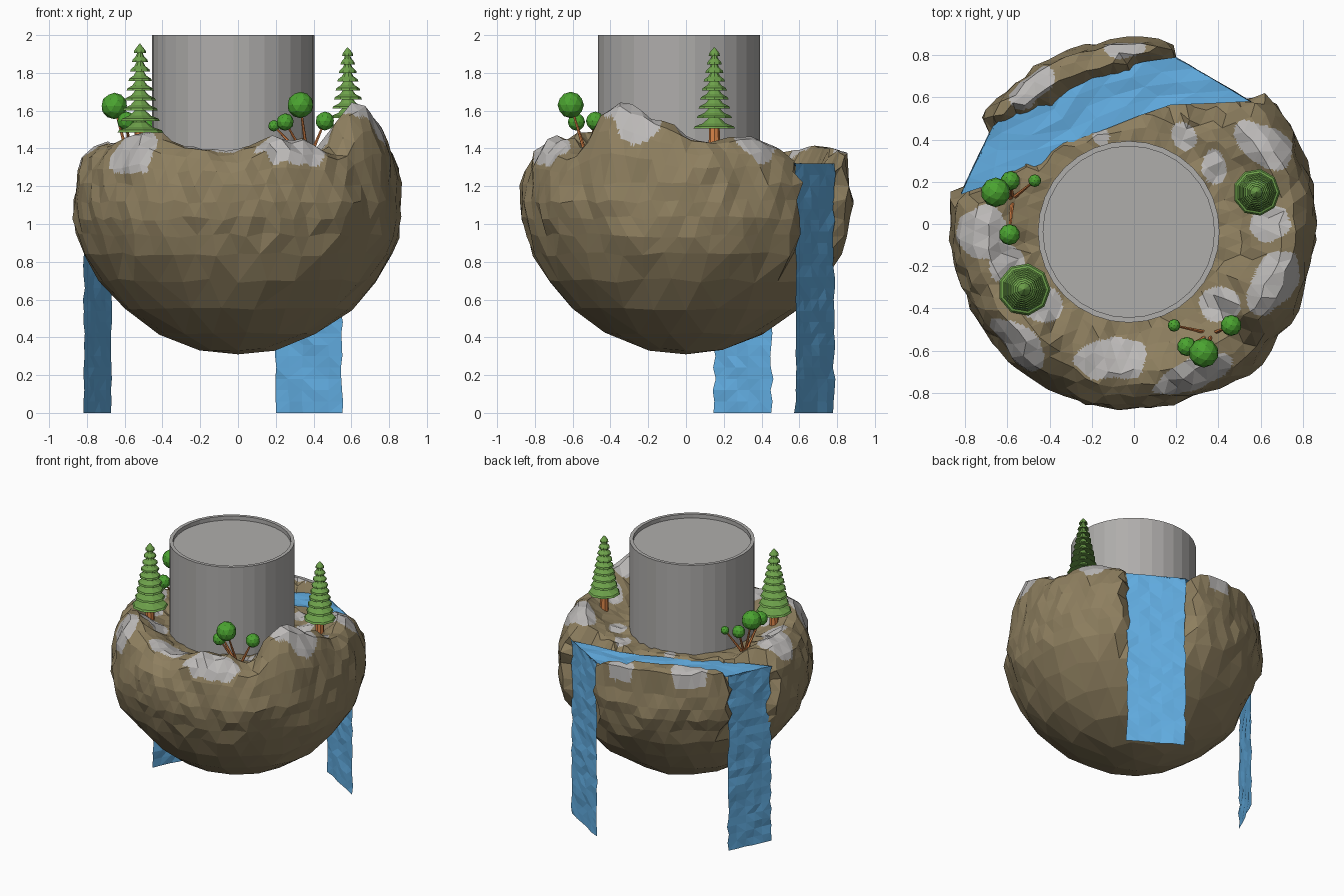
import bpy, bmesh, math, random
from mathutils import Vector, Matrix, noise

if "Cube" in bpy.data.objects:
    bpy.data.objects.remove(bpy.data.objects["Cube"])
random.seed(4)


def mat(name, c):
    m = bpy.data.materials.new(name)
    m.diffuse_color = (*c, 1)
    m.use_nodes = True
    m.node_tree.nodes["Principled BSDF"].inputs["Base Color"].default_value = m.diffuse_color
    return m


ROCK = mat("brown rock", (.27, .212, .115))
PATCH = mat("pale stone", (.50, .485, .475))
STONE = mat("grey stone", (.43, .42, .41))
WATER = mat("water blue", (.122, .42, .76))
PINE = mat("pine green", (.155, .36, .07))
LEAF = mat("leaf green", (.07, .37, .03))
WOOD = mat("orange wood", (.70, .23, .065))


def finish(name, bm, *mats, recalc=True):
    if recalc:
        bmesh.ops.recalc_face_normals(bm, faces=bm.faces[:])
    me = bpy.data.meshes.new(name)
    bm.to_mesh(me)
    bm.free()
    for m in mats:
        me.materials.append(m)
    ob = bpy.data.objects.new(name, me)
    bpy.context.collection.objects.link(ob)
    return ob


def lerp_table(tab, x):
    for (a, u), (b, v) in zip(tab, tab[1:]):
        if a <= x <= b:
            t = (x - a) / (b - a)
            return u + (v - u) * t * t * (3 - 2 * t)
    return tab[-1][1]


def smooth(t):
    t = max(0, min(1, t))
    return t * t * (3 - 2 * t)


# ---- layout of river and falls
INNER = [(-.82, .14), (-.67, .22), (-.45, .31), (-.28, .42), (-.15, .47), (0, .53), (.15, .58), (.34, .59), (.55, .58)]
OUTER = [(-.67, .46), (-.62, .48), (-.53, .53), (-.40, .575), (-.30, .64), (-.18, .69), (-.05, .72), (.08, .75), (.20, .79)]
FALLS = [((-.815, .15), (-.67, .455)), ((.20, .785), (.55, .58))]
RIM = [(-180, 1.43), (-160, 1.42), (-130, 1.49), (-110, 1.41), (-95, 1.38), (-75, 1.46), (-62, 1.45),
       (-48, 1.38), (-36, 1.60), (-27, 1.645), (-10, 1.54), (5, 1.44), (30, 1.46), (45, 1.40), (60, 1.37),
       (90, 1.39), (110, 1.41), (135, 1.40), (155, 1.37), (180, 1.43)]


def river_dist(p):
    # signed distance to the river banks, negative in the water
    best = 9
    for i in range(8):
        a = (Vector(INNER[i]) + Vector(OUTER[i])) / 2
        b = (Vector(INNER[i + 1]) + Vector(OUTER[i + 1])) / 2
        wa = (Vector(INNER[i]) - Vector(OUTER[i])).length / 2
        wb = (Vector(INNER[i + 1]) - Vector(OUTER[i + 1])).length / 2
        t = max(0, min(1, (p - a).dot(b - a) / (b - a).length_squared))
        best = min(best, (p - a.lerp(b, t)).length - (wa + (wb - wa) * t) * .95)
    return best


def place(r, z, ang, kind):
    deg = (math.degrees(ang) + 180) % 360 - 180
    h = lerp_table(RIM, deg)
    back = smooth((deg - 70) / 15) * smooth((155 - deg) / 15)
    if kind is not None:
        ground = 1.33
        k = kind + (1 - kind) * .8 * back if r > .7 else kind
        z = (1.2 if r > .7 else ground) * (1 - k) + h * k
    r *= 1 + .03 * noise.noise((math.cos(ang) * 3, math.sin(ang) * 3, z * 3))
    j = .014 if z > .6 else .008
    r += random.uniform(-j, j)
    z += random.uniform(-j, j) * .9
    p = Vector((r * math.cos(ang), r * math.sin(ang)))
    if z > 1.2:
        z = min(z, 1.245 + (z - 1.245) * smooth((river_dist(p) + .035) / .065))
    for a, b in FALLS:      # notch behind each waterfall
        a, b = Vector(a), Vector(b)
        d = (b - a).normalized()
        n = Vector((-d.y, d.x))
        q = p - (a + b) / 2
        if n.dot(a + b) < 0:
            n = -n
        over = q.dot(n) + .025
        if over > 0 and abs(q.dot(d)) < (b - a).length / 2 + .015:
            p -= n * over
            z = min(z, 1.26)
    return (p.x, p.y, z)


# ---- floating island: stacked rings, coarse below and finer above
bm = bmesh.new()
RINGS = [(.20, .335, 8, None), (.42, .42, 15, None), (.60, .55, 22, None), (.73, .70, 30, None),
         (.81, .84, 44, None), (.845, .94, 60, None), (.868, 1.03, 72, None), (.875, 1.12, 72, None),
         (.865, 1.21, 72, None), (.845, 0, 72, .38), (.81, 0, 72, .70), (.755, 0, 72, .93), (.69, 0, 72, 1.0),
         (.63, 0, 72, .72), (.57, 0, 64, .38), (.51, 0, 56, .14), (.45, 0, 48, .02), (.36, 0, 40, 0)]
pole = bm.verts.new((0, 0, .31))
prev = None
for k, (r, z, n, kind) in enumerate(RINGS):
    ring = [bm.verts.new(place(r, z, 2 * math.pi * (i + .5 * (k % 2)) / n, kind)) for i in range(n)]
    if prev is None:
        for i in range(n):
            bm.faces.new((pole, ring[i], ring[(i + 1) % n]))
    else:
        i = j = 0
        m = len(prev)
        while i < m or j < n:
            if j >= n or (i < m and (i + 1 + .5 * ((k - 1) % 2)) / m <= (j + 1 + .5 * (k % 2)) / n):
                bm.faces.new((prev[i % m], prev[(i + 1) % m], ring[j % n]))
                i += 1
            else:
                bm.faces.new((prev[i % m], ring[(j + 1) % n], ring[j % n]))
                j += 1
    prev = ring
bm.faces.new(prev)

# pale stone patches: ellipses x, y, half sizes, turn
SPOTS = [(.235, .42, .055, .07, 20), (.62, .37, .15, .095, -30), (.38, .26, .055, .085, 10), (.65, 0, .10, .08, 0),
         (.66, -.28, .10, .18, -30), (.40, -.38, .10, .08, 0), (.29, -.71, .20, .07, 22), (-.10, -.64, .18, .10, 5),
         (-.57, -.57, .17, .10, -35), (-.43, -.38, .09, .09, 0), (-.71, -.04, .12, .13, 0), (-.60, -.19, .09, .08, 30),
         (-.16, .42, .04, .05, 0), (-.49, .65, .13, .075, 42), (-.05, .83, .10, .045, 5)]


def is_patch(c):
    if c.z < 1.27:
        return False
    wob = .28 * noise.noise((c.x * 9, c.y * 9, 2))
    for x, y, a, b, t in SPOTS:
        q = Matrix.Rotation(math.radians(-t), 2) @ Vector((c.x - x, c.y - y))
        if math.hypot(q.x / a, q.y / b) < 1 + wob:
            return True
    return False


top = {e for f in bm.faces if len(f.verts) == 3 and f.calc_center_median().z > 1.26 for e in f.edges}
bmesh.ops.subdivide_edges(bm, edges=list(top), cuts=4, use_grid_fill=True)
bmesh.ops.triangulate(bm, faces=[f for f in bm.faces if len(f.verts) > 4])
for f in bm.faces:
    f.material_index = int(is_patch(f.calc_center_median()))
finish("island_rock", bm, ROCK, PATCH)


# ---- water sheets
def sheet(name, rows):
    bm = bmesh.new()
    vs = [[bm.verts.new(p) for p in row] for row in rows]
    for a, b in zip(vs, vs[1:]):
        for i in range(len(a) - 1):
            bm.faces.new((a[i], a[i + 1], b[i + 1], b[i]))
    bmesh.ops.triangulate(bm, faces=bm.faces[:])
    finish(name, bm, WATER)


rows = []
for i, (a, b) in enumerate(zip(INNER, OUTER)):
    a, b = Vector(a), Vector(b)
    e = 0 if i in (0, 8) else .12
    rows.append([(*a.lerp(b, -e + (1 + 2 * e) * t / 4), 1.315 + random.uniform(-.008, .008)) for t in range(5)])
sheet("river", rows)
for side, (a, b) in zip(("left", "right"), FALLS):
    a, b = Vector(a), Vector(b)
    d = (b - a).normalized()
    n = Vector((-d.y, d.x))
    rows = []
    for k in range(23):
        row = []
        for i in range(6):
            p = a.lerp(b, i / 5) + d * random.uniform(-.009, .009) + n * random.uniform(-.006, .006)
            row.append((p.x, p.y, 1.32 * (1 - k / 22)))
        rows.append(row)
    sheet(side + "_waterfall", rows)


# ---- lathe helper
def lathe(name, prof, n, loc, material):
    bm = bmesh.new()
    rings = [[bm.verts.new((loc[0] + r * math.cos(2 * math.pi * i / n), loc[1] + r * math.sin(2 * math.pi * i / n), z))
              for i in range(n)] for r, z in prof]
    for a, b in zip(rings, rings[1:]):
        for i in range(n):
            bm.faces.new((a[i], a[(i + 1) % n], b[(i + 1) % n], b[i]))
    bm.faces.new(rings[0])
    bm.faces.new(rings[-1])
    finish(name, bm, material)


# ---- stone drum with a shallow recessed top
lathe("stone_drum", [(.43, 1.0), (.43, 2.0), (.405, 2.0), (.405, 1.97)], 32, (-.025, -.037), STONE)

# ---- pines: trunk and flared tiers
for name, x, y, rad, z0, z1, base in (("left_pine", -.52, -.31, .125, 1.485, 1.955, 1.36),
                                      ("right_pine", .58, .15, .112, 1.505, 1.935, 1.36)):
    prof = []
    N = 9
    for k in range(N):
        t = k / N
        z = z0 + (z1 - z0) * (t ** .93)
        r = rad * (1 - .8 * t) * (1 if k == 0 else .93)
        prof += [(.035 * (1 - t), z + .012), (r, z), (r * .93, z + .012), (r * .55, z + .028), (r * .28, z + .055)]
    prof[-1] = (.002, z1)
    lathe(name + "_foliage", prof, 9, (x, y), PINE)
    lathe(name + "_trunk", [(.031, base), (.028, z0 + .03)], 8, (x, y), WOOD)

# ---- small bushes: thin branches ending in leaf balls
BUSHES = {"front_bush": ((.37, -.52, 1.33), [(.33, -.61, 1.63, .07), (.25, -.58, 1.54, .046),
                                            (.46, -.48, 1.545, .05), (.19, -.48, 1.52, .03)]),
          "left_bush": ((-.575, .12, 1.33), [(-.655, .15, 1.625, .07), (-.585, .205, 1.54, .046),
                                            (-.59, -.05, 1.545, .05), (-.47, .205, 1.52, .03)])}
for name, (base, balls) in BUSHES.items():
    leaf, wood = bmesh.new(), bmesh.new()
    base = Vector(base)
    for x, y, z, r in balls:
        p = Vector((x, y, z))
        bmesh.ops.create_icosphere(leaf, subdivisions=2, radius=r, matrix=Matrix.Translation(p))
        d = p - base
        m = Matrix.Translation((p + base) / 2) @ d.to_track_quat('Z', 'Y').to_matrix().to_4x4()
        bmesh.ops.create_cone(wood, cap_ends=True, segments=6, radius1=.011, radius2=.005, depth=d.length, matrix=m)
    finish(name + "_leaves", leaf, LEAF)
    finish(name + "_branches", wood, WOOD)
